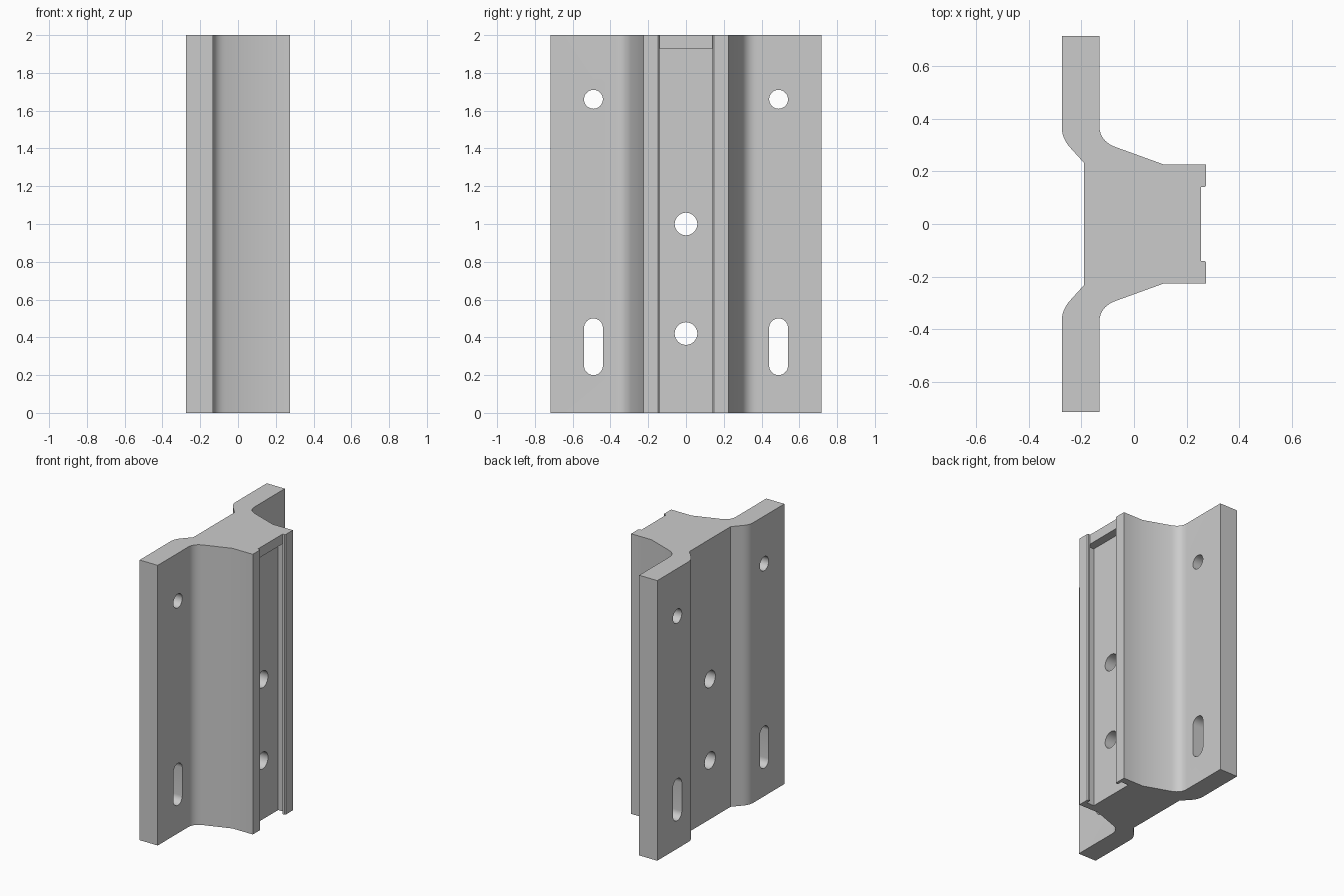
import bpy, bmesh, math
from mathutils import Vector

cube = bpy.data.objects.get("Cube")
if cube:
    bpy.data.objects.remove(cube, do_unlink=True)

grey = bpy.data.materials.new("plain grey")
grey.use_nodes = True
colour = (0.6, 0.6, 0.6, 1)
grey.diffuse_color = colour
grey.node_tree.nodes["Principled BSDF"].inputs["Base Color"].default_value = colour


def prism(name, outline, direction):
    """Extrude a closed planar outline into a solid."""
    bm = bmesh.new()
    face = bm.faces.new([bm.verts.new(p) for p in outline])
    ext = bmesh.ops.extrude_face_region(bm, geom=[face])
    moved = [v for v in ext["geom"] if isinstance(v, bmesh.types.BMVert)]
    bmesh.ops.translate(bm, vec=direction, verts=moved)
    bmesh.ops.recalc_face_normals(bm, faces=bm.faces)
    mesh = bpy.data.meshes.new(name)
    bm.to_mesh(mesh)
    bm.free()
    mesh.materials.append(grey)
    obj = bpy.data.objects.new(name, mesh)
    bpy.context.collection.objects.link(obj)
    return obj


def bend(a, b, c, steps=10):
    """Rounded corner from a to c, pulled towards b."""
    a, b, c = Vector(a), Vector(b), Vector(c)
    return [tuple(a.lerp(b, i / steps).lerp(b.lerp(c, i / steps), i / steps))
            for i in range(steps + 1)]


def hole_outline(y, low, high, r, steps=16):
    """Upright slot outline, or a circle when low equals high."""
    pts = []
    for i in range(2 * steps + 2):
        centre = high if i <= steps else low
        a = math.pi * (i if i <= steps else i - 1) / steps
        pts.append((-0.5, y + r * math.cos(a), centre + r * math.sin(a)))
    if low == high:
        pts = pts[:steps + 1] + pts[steps + 2:-1]
    return pts


# Bracket section: half outline from rail to flange and back, then mirrored
half = [(0.255, 0.14), (0.268, 0.14), (0.275, 0.147), (0.275, 0.226), (0.115, 0.226)]
half += bend((-0.07, 0.293), (-0.132, 0.316), (-0.132, 0.375))
half += [(-0.132, 0.717), (-0.275, 0.717)]
half += bend((-0.275, 0.37), (-0.275, 0.326), (-0.243, 0.291))
half += [(-0.19, 0.232)]
section = half + [(x, -y) for x, y in reversed(half)]
bracket = prism("bracket", [(x, y, 0) for x, y in section], (0, 0, 2))

# Undercut channel, closed at the top end
channel = [(0.195, -0.175), (0.255, -0.175), (0.255, 0.175), (0.195, 0.175)]
cutters = [prism("channel_cutter", [(x, y, -0.1) for x, y in channel], (0, 0, 2.03))]

# Mounting holes through the flanges and the centre
for name, y, low, high, r in [
    ("centre_hole", 0, 1.0, 1.0, 0.06),
    ("lower_centre_hole", 0, 0.42, 0.42, 0.06),
    ("left_hole", 0.49, 1.66, 1.66, 0.05),
    ("right_hole", -0.49, 1.66, 1.66, 0.05),
    ("left_slot", 0.49, 0.25, 0.45, 0.05),
    ("right_slot", -0.49, 0.25, 0.45, 0.05),
]:
    cutters.append(prism(name + "_cutter", hole_outline(y, low, high, r), (1, 0, 0)))

bpy.context.view_layer.objects.active = bracket
bracket.select_set(True)
for cutter in cutters:
    cutter.hide_render = True
    mod = bracket.modifiers.new(cutter.name, "BOOLEAN")
    mod.operation = "DIFFERENCE"
    mod.solver = "EXACT"
    mod.object = cutter
    bpy.ops.object.modifier_apply(modifier=mod.name)
for cutter in cutters:
    bpy.data.objects.remove(cutter, do_unlink=True)

bpy.ops.object.shade_smooth_by_angle(angle=math.radians(25))
